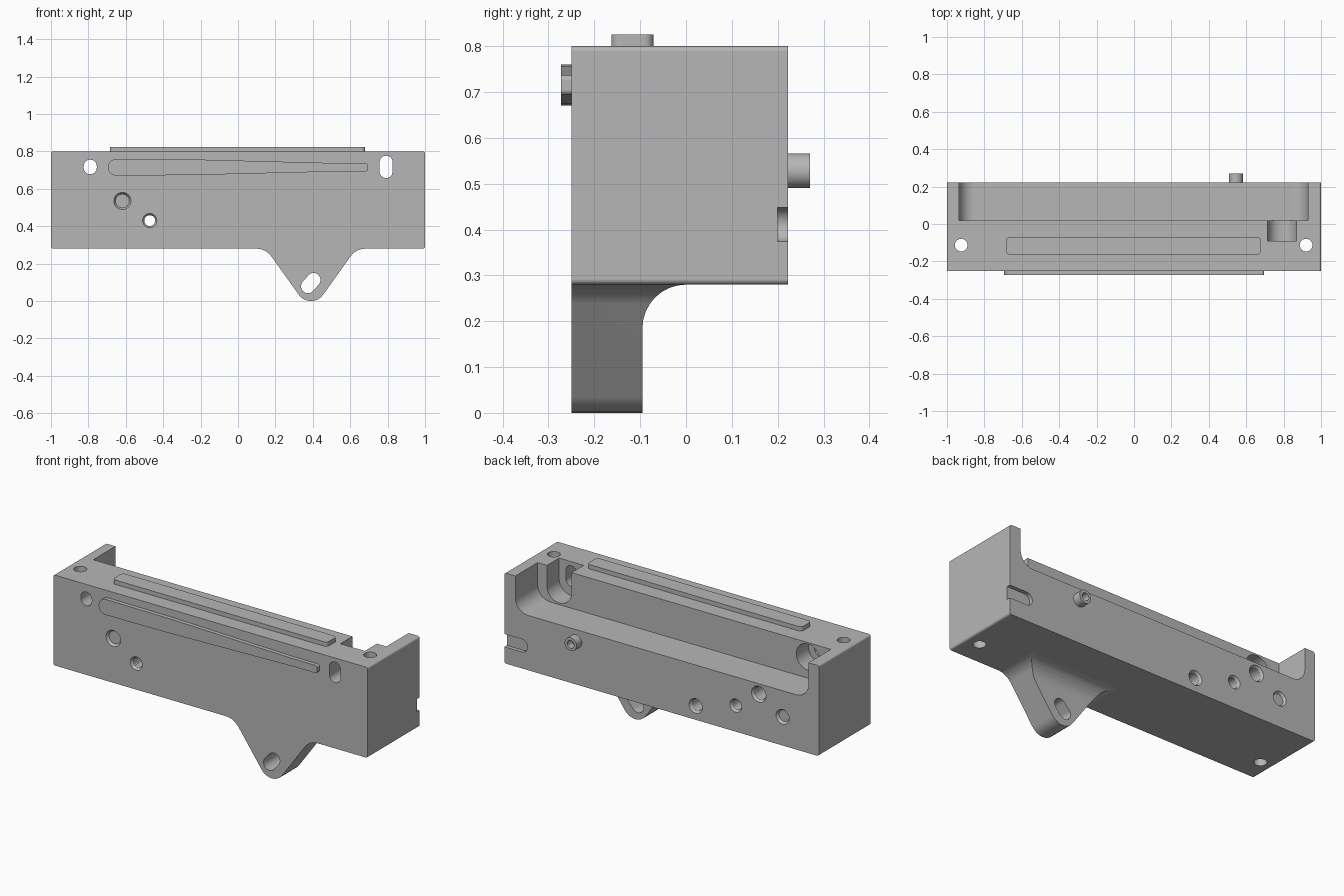
import bpy
import bmesh
import math
from mathutils import Vector

cube = bpy.data.objects.get("Cube")
if cube:
    bpy.data.objects.remove(cube, do_unlink=True)

# One plain grey metal
grey = bpy.data.materials.new("grey_metal")
grey.use_nodes = True
grey.diffuse_color = (0.47, 0.47, 0.47, 1)
grey.node_tree.nodes["Principled BSDF"].inputs["Base Color"].default_value = grey.diffuse_color

FRONT, BACK, TOP = -0.25, 0.222, 0.80


def rounded(corners, steps=8):
    """Polygon whose corners (x, y, optional radius) are filleted."""
    out = []
    for i, c in enumerate(corners):
        p = Vector(c[:2])
        if len(c) < 3:
            out.append(p)
            continue
        u = (Vector(corners[i - 1][:2]) - p).normalized()
        v = (Vector(corners[(i + 1) % len(corners)][:2]) - p).normalized()
        half = u.angle(v) / 2
        centre = p + (u + v).normalized() * c[2] / math.sin(half)
        start = p + u * c[2] / math.tan(half) - centre
        end = p + v * c[2] / math.tan(half) - centre
        sweep = math.pi - 2 * half
        for k in range(steps + 1):
            t = k / steps
            arm = (start * math.sin((1 - t) * sweep) + end * math.sin(t * sweep)) / math.sin(sweep)
            out.append(centre + arm)
    return out


def circle(x, y, r, n=32):
    return [Vector((x + r * math.cos(k * math.tau / n), y + r * math.sin(k * math.tau / n)))
            for k in range(n)]


def slot(p, q, r, n=16):
    p, q = Vector(p), Vector(q)
    d = q - p
    a = math.atan2(d.y, d.x) - math.pi / 2
    pts = []
    for centre, base in ((q, a), (p, a + math.pi)):
        for k in range(n + 1):
            t = base + math.pi * k / n
            pts.append(centre + Vector((math.cos(t), math.sin(t))) * r)
    return pts


def prism(name, pts, axis, a, b, pts_b=None):
    """Extrude a 2D outline from a to b along an axis, optionally to a second outline."""
    place = {"x": lambda p, h: (h, p[0], p[1]),
             "y": lambda p, h: (p[0], h, p[1]),
             "z": lambda p, h: (p[0], p[1], h)}[axis]
    bm = bmesh.new()
    lo = [bm.verts.new(place(p, a)) for p in pts]
    hi = [bm.verts.new(place(p, b)) for p in (pts_b or pts)]
    bm.faces.new(lo)
    bm.faces.new(hi)
    for i in range(len(lo)):
        bm.faces.new((lo[i - 1], lo[i], hi[i], hi[i - 1]))
    bmesh.ops.recalc_face_normals(bm, faces=bm.faces)
    mesh = bpy.data.meshes.new(name)
    bm.to_mesh(mesh)
    bm.free()
    mesh.materials.append(grey)
    ob = bpy.data.objects.new(name, mesh)
    bpy.context.collection.objects.link(ob)
    return ob


def select(ob):
    bpy.ops.object.select_all(action="DESELECT")
    ob.select_set(True)
    bpy.context.view_layer.objects.active = ob


def combine(ob, cutter, operation="DIFFERENCE"):
    cutter.hide_render = True
    select(ob)
    mod = ob.modifiers.new("cut", "BOOLEAN")
    mod.operation = operation
    mod.solver = "EXACT"
    mod.object = cutter
    bpy.ops.object.modifier_apply(modifier=mod.name)
    bpy.data.objects.remove(cutter, do_unlink=True)


def cut(ob, pts, axis, a, b, pts_b=None):
    combine(ob, prism("cutter", pts, axis, a, b, pts_b))


def countersink(ob, x, z, r, face, inward):
    cut(ob, circle(x, z, r + 0.014), "y", face - inward * 0.007, face + inward * 0.014,
        circle(x, z, r - 0.0005))


# Housing: front outline with the pointed lug, trimmed by a side outline
r = 0.012
outline = rounded([(-1, 0.28, r), (0.149, 0.28, 0.1), (0.39, -0.0575, 0.08),
                   (0.631, 0.28, 0.1), (1, 0.28, r), (1, TOP, r), (-1, TOP, r)])
body = prism("housing", outline, "y", FRONT, BACK)
side = rounded([(-0.4, -0.2), (-0.095, -0.2), (-0.095, 0.2798, 0.095),
                (0.5, 0.2798), (0.5, 1), (-0.4, 1)])
combine(body, prism("side_trim", side, "x", -1.2, 1.2), "INTERSECT")

# Long open recess in the back, with a side pocket and a round counterbore
cut(body, rounded([(-0.935, 1), (-0.935, 0.595, 0.08), (0.93, 0.595, 0.08), (0.93, 1)]),
    "y", 0.02, 0.4)
cut(body, rounded([(0.714, 1), (0.714, 0.605, 0.077), (0.87, 0.605, 0.077), (0.87, 1)], 12),
    "y", -0.09, 0.05)
cut(body, circle(-0.79, 0.717, 0.075), "y", -0.09, 0.05)

# Front openings that reach the recess, and the lug slot
cut(body, slot((-0.79, 0.713), (-0.79, 0.721), 0.035), "y", -0.4, 0)
cut(body, slot((0.792, 0.693), (0.792, 0.742), 0.035), "y", -0.4, 0)
cut(body, slot((0.374, 0.079), (0.404, 0.113), 0.037), "y", -0.4, 0.1)

# Through holes and blind holes with countersunk rims
for x, z, rad, through in ((-0.618, 0.535, 0.037, True), (-0.472, 0.43, 0.029, True),
                           (-0.217, 0.36, 0.033, False), (-0.77, 0.445, 0.033, False)):
    cut(body, circle(x, z, rad), "y", -0.4 if through else 0.08, 0.4)
    countersink(body, x, z, rad, BACK, -1)
    if through:
        countersink(body, x, z, rad, FRONT, 1)

# Vertical bolt holes at both ends
for x in (-0.924, 0.92):
    cut(body, circle(x, -0.113, 0.034), "z", 0, 1)

# Shallow open slot at the back corner
cut(body, slot((0.89, 0.411), (1.2, 0.411), 0.037), "y", 0.2, 0.4)

# Raised rail on top
rail = prism("top_rail", rounded([(-0.685, -0.163, 0.02), (0.68, -0.163, 0.02),
                                  (0.68, -0.071, 0.02), (-0.685, -0.071, 0.02)]),
             "z", TOP - 0.005, 0.825)

# Tapered strip on the front
strip = prism("front_strip", rounded([(-0.695, 0.67, 0.044), (-0.23, 0.674), (0.545, 0.693),
                                      (0.695, 0.693, 0.012), (0.695, 0.737, 0.012),
                                      (0.545, 0.737), (-0.23, 0.757), (-0.695, 0.76, 0.044)]),
              "y", FRONT - 0.023, FRONT + 0.005)

# Hollow post on the back
post = prism("back_post", circle(0.545, 0.528, 0.038), "y", BACK - 0.005, 0.27)
cut(post, circle(0.545, 0.528, 0.022), "y", BACK + 0.004, 0.4)

# Smooth the curves, keep flats flat
for ob in (body, rail, strip, post):
    select(ob)
    bpy.ops.object.shade_smooth_by_angle(angle=math.radians(25))
    mod = ob.modifiers.new("flat_shading", "WEIGHTED_NORMAL")
    mod.keep_sharp = True
